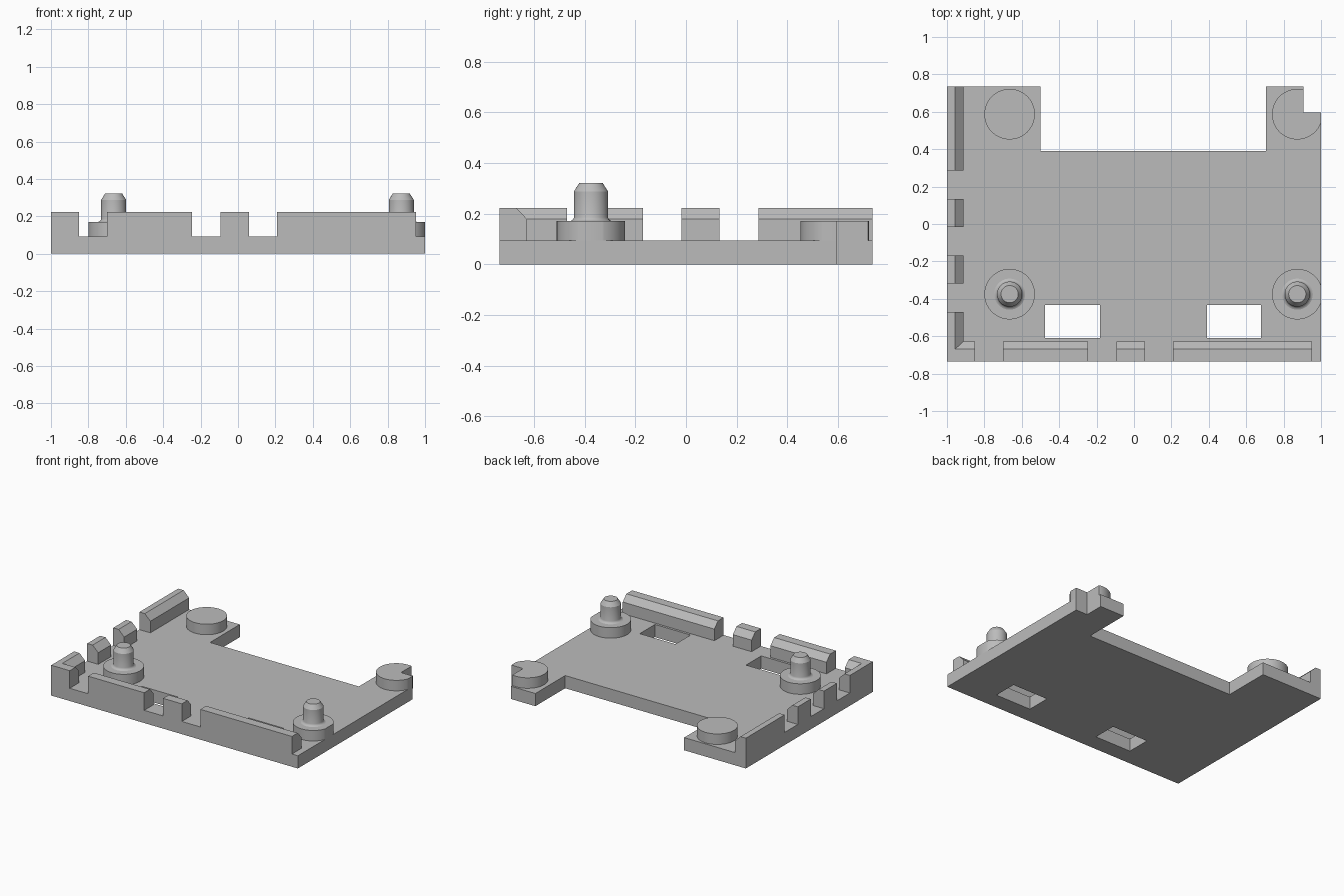
import bpy, bmesh, math
from mathutils import Vector

if "Cube" in bpy.data.objects:
    bpy.data.objects.remove(bpy.data.objects["Cube"])

grey = bpy.data.materials.new("plain_grey")
grey.use_nodes = True
colour = (0.5, 0.5, 0.5, 1)
grey.diffuse_color = colour
grey.node_tree.nodes["Principled BSDF"].inputs["Base Color"].default_value = colour

FLOOR, BOSS_TOP, SHOULDER, WALL_TOP = 0.093, 0.17, 0.178, 0.222
X, Y = 1.0, 0.735


def finish(name, bm):
    bmesh.ops.recalc_face_normals(bm, faces=bm.faces)
    mesh = bpy.data.meshes.new(name)
    bm.to_mesh(mesh)
    bm.free()
    mesh.materials.append(grey)
    obj = bpy.data.objects.new(name, mesh)
    bpy.context.collection.objects.link(obj)
    return obj


def prism(name, points, offset):
    """Extrude a closed outline of 3D points along an offset."""
    bm = bmesh.new()
    face = bm.faces.new([bm.verts.new(p) for p in points])
    ext = bmesh.ops.extrude_face_region(bm, geom=[face], use_keep_orig=True)
    bmesh.ops.translate(bm, vec=Vector(offset),
                        verts=[v for v in ext["geom"] if isinstance(v, bmesh.types.BMVert)])
    return finish(name, bm)


def lathe(name, profile, x, y, steps=64):
    """Revolve a radius/height profile about a vertical axis."""
    bm = bmesh.new()
    rings = []
    for r, z in profile:
        rings.append([bm.verts.new((x + r * math.cos(i * math.tau / steps),
                                    y + r * math.sin(i * math.tau / steps), z))
                      for i in range(steps)])
    for a, b in zip(rings, rings[1:]):
        for i in range(steps):
            j = (i + 1) % steps
            bm.faces.new((a[i], a[j], b[j], b[i]))
    bm.faces.new(rings[0][::-1])
    bm.faces.new(rings[-1])
    return finish(name, bm)


def smooth(obj):
    bpy.ops.object.select_all(action="DESELECT")
    obj.select_set(True)
    bpy.context.view_layer.objects.active = obj
    bpy.ops.object.shade_smooth_by_angle(angle=math.radians(25))


def boolean(obj, cutter, operation):
    mod = obj.modifiers.new("cut", "BOOLEAN")
    mod.object, mod.operation, mod.solver = cutter, operation, "EXACT"
    bpy.context.view_layer.objects.active = obj
    bpy.ops.object.modifier_apply(modifier=mod.name)


# Base plate with the open bay at the back and the nicked corner
outline = [(-X, -Y), (X, -Y), (X, 0.595), (0.905, 0.595), (0.905, Y),
           (0.707, Y), (0.707, 0.39), (-0.5, 0.39), (-0.5, Y), (-X, Y)]
base = prism("base_plate", [(x, y, 0) for x, y in outline], (0, 0, FLOOR))

# Two slots through the plate
for x0, x1 in ((-0.476, -0.183), (0.39, 0.679)):
    slot = prism("slot_cutter", [(x0, -0.61, -1), (x1, -0.61, -1),
                                 (x1, -0.434, -1), (x0, -0.434, -1)], (0, 0, 2))
    boolean(base, slot, "DIFFERENCE")
    bpy.data.objects.remove(slot)

# Round bosses, trimmed to the plate edge, and the pins on the front pair
trim = prism("trim_cutter", [(x, y, -1) for x, y in outline], (0, 0, 2))
pin_profile = [(0.083, BOSS_TOP), (0.075, 0.173), (0.07, 0.178), (0.067, 0.186),
               (0.067, 0.288), (0.046, 0.321)]
for side, x in (("right", -0.665), ("left", 0.873)):
    for end, y in (("front", -0.375), ("back", 0.587)):
        boss = lathe(f"{end}_{side}_boss", [(0.135, FLOOR), (0.135, BOSS_TOP)], x, y)
        if side == "left":
            boolean(boss, trim, "INTERSECT")
        smooth(boss)
        if end == "front":
            smooth(lathe(f"{side}_pin", pin_profile, x, y))
bpy.data.objects.remove(trim)

# Front wall segments with a bevelled inner edge
front_section = [(-Y, FLOOR), (-0.627, FLOOR), (-0.627, SHOULDER),
                 (-0.669, WALL_TOP), (-Y, WALL_TOP)]
for i, (a, b) in enumerate(((-X, -0.85), (-0.7, -0.246), (-0.093, 0.059), (0.209, 0.952))):
    prism(f"front_wall_{i + 1}", [(a, y, z) for y, z in front_section], (b - a, 0, 0))

# Right side wall segments; the first meets the front corner
side_section = [(-X, FLOOR), (-0.911, FLOOR), (-0.911, SHOULDER),
                (-0.956, WALL_TOP), (-X, WALL_TOP)]
for i, (a, b) in enumerate(((-0.669, -0.47), (-0.318, -0.169), (-0.017, 0.133), (0.286, Y))):
    prism(f"side_wall_{i + 1}", [(x, a, z) for x, z in side_section], (0, b - a, 0))
